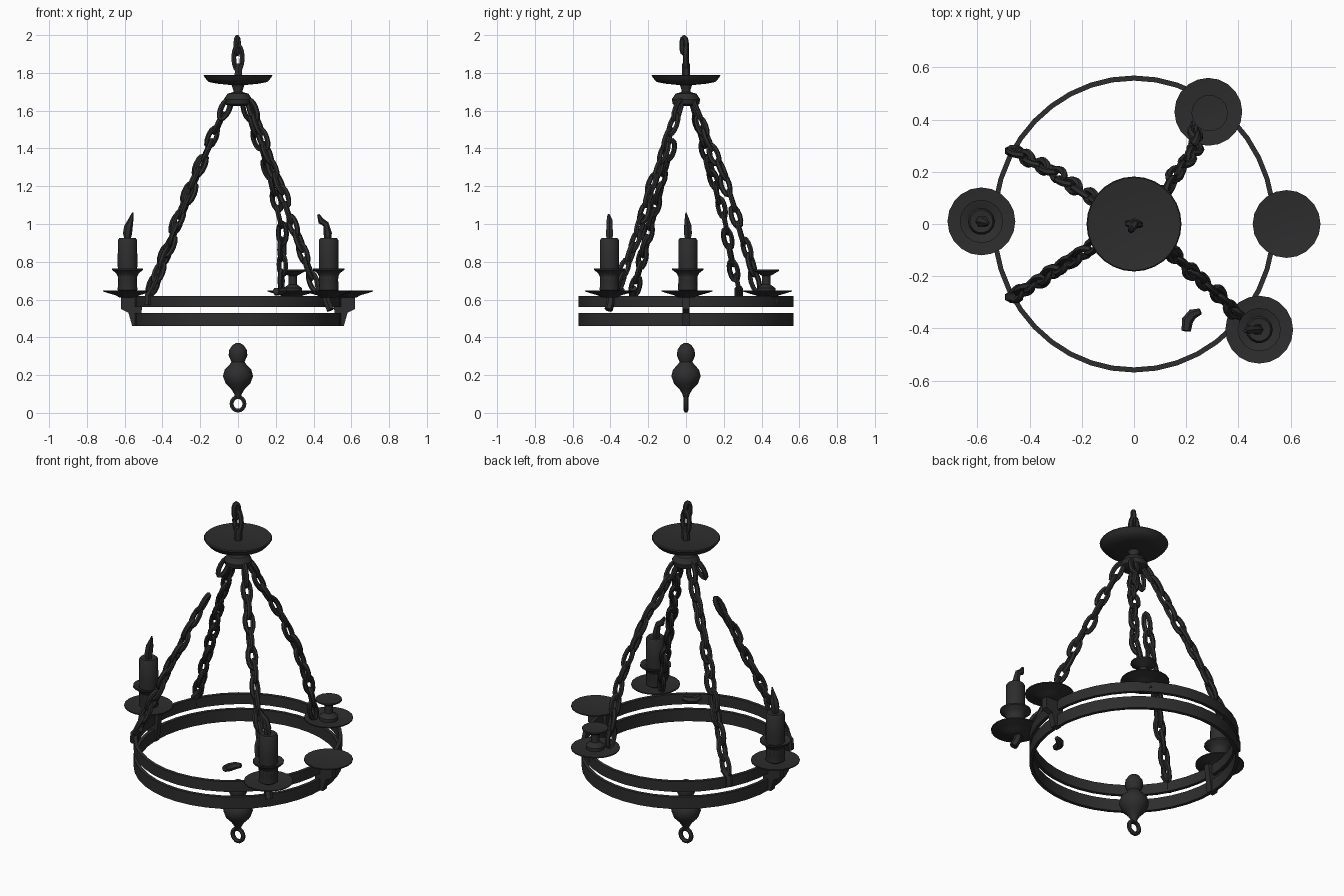
import bpy
import random
from math import sin, cos, pi
from mathutils import Vector

random.seed(4)
if "Cube" in bpy.data.objects:
    bpy.data.objects.remove(bpy.data.objects["Cube"], do_unlink=True)

iron = bpy.data.materials.new("dark iron")
iron.use_nodes = True
iron.diffuse_color = (0.026, 0.026, 0.026, 1)
iron.node_tree.nodes["Principled BSDF"].inputs["Base Color"].default_value = iron.diffuse_color


def add_object(name, mesh, location=(0, 0, 0)):
    obj = bpy.data.objects.new(name, mesh)
    bpy.context.collection.objects.link(obj)
    obj.location = location
    mesh.materials.clear()
    mesh.materials.append(iron)
    bpy.ops.object.select_all(action='DESELECT')
    obj.select_set(True)
    bpy.context.view_layer.objects.active = obj
    bpy.ops.object.shade_smooth_by_angle(angle=0.7)
    return obj


def lathe(name, profile, location=(0, 0, 0), sides=20, closed=False, scale=(1, 1)):
    """Spin (radius, height) points, listed bottom to top, around z."""
    verts, faces = [], []
    for r, z in profile:
        verts += [(r * scale[0] * cos(2 * pi * i / sides),
                   r * scale[1] * sin(2 * pi * i / sides), z) for i in range(sides)]
    n = len(profile)
    for k in range(n if closed else n - 1):
        a, b = k * sides, (k + 1) % n * sides
        for i in range(sides):
            j = (i + 1) % sides
            faces.append((a + i, a + j, b + j, b + i))
    if not closed:
        faces.append(tuple(reversed(range(sides))))
        faces.append(tuple(range((n - 1) * sides, n * sides)))
    mesh = bpy.data.meshes.new(name)
    mesh.from_pydata(verts, [], faces)
    return add_object(name, mesh, location)


def tubes(name, paths, thickness, cyclic=False, radii=None):
    """Sweep a round section along one or more paths."""
    curve = bpy.data.curves.new(name + "_path", 'CURVE')
    curve.dimensions = '3D'
    curve.bevel_depth = thickness
    curve.bevel_resolution = 1
    curve.use_fill_caps = True
    for path in paths:
        spline = curve.splines.new('POLY')
        spline.points.add(len(path) - 1)
        spline.use_cyclic_u = cyclic
        for i, co in enumerate(path):
            spline.points[i].co = (*co, 1)
            spline.points[i].radius = radii[i] if radii else 1
    temp = bpy.data.objects.new(name + "_path", curve)
    bpy.context.collection.objects.link(temp)
    bpy.context.view_layer.update()
    mesh = bpy.data.meshes.new_from_object(temp.evaluated_get(bpy.context.evaluated_depsgraph_get()))
    bpy.data.objects.remove(temp, do_unlink=True)
    return add_object(name, mesh)


def oval_link(centre, along, roll, length, width):
    """Points of one oval chain link."""
    along = along.normalized()
    side = along.cross(Vector((0.3, 1, 0.1))).normalized()
    side = side * cos(roll) + along.cross(side) * sin(roll)
    return [centre + along * cos(2 * pi * i / 12) * length / 2
            + side * sin(2 * pi * i / 12) * width / 2 for i in range(12)]


def chain(name, path, gap=()):
    """Alternating links spaced evenly along a bent path."""
    path = [Vector(p) for p in path]
    links, index = [], 0
    for a, b in zip(path, path[1:]):
        count = max(1, round((b - a).length / 0.082))
        for i in range(count):
            if index not in gap:
                roll = index % 2 * pi / 2 + random.uniform(-0.35, 0.35)
                wobble = Vector([random.uniform(-0.006, 0.006) for _ in range(3)])
                links.append(oval_link(a.lerp(b, (i + 0.5) / count) + wobble, b - a, roll, 0.115, 0.043))
            index += 1
    tubes(name, links, 0.0135, cyclic=True)


# Twin hoop bands
for name, low, high in (("lower_band", 0.46, 0.53), ("upper_band", 0.56, 0.62)):
    lathe(name, [(0.985, low), (1.02, low), (1.02, high), (0.985, high)],
          sides=40, closed=True, scale=(0.535, 0.558))

# Side brackets joining the bands
outline = [(0.5, 0.62), (0.62, 0.62), (0.62, 0.55), (0.58, 0.53), (0.56, 0.46), (0.52, 0.46)]
for name, side in (("left_bracket", 1), ("right_bracket", -1)):
    n = len(outline)
    verts = [(side * x, side * y, z) for y in (-0.018, 0.018) for x, z in outline]
    faces = [tuple(range(n)), tuple(reversed(range(n, 2 * n)))]
    faces += [(i, i + n, (i + 1) % n + n, (i + 1) % n) for i in range(n)]
    mesh = bpy.data.meshes.new(name)
    mesh.from_pydata(verts, [], faces)
    add_object(name, mesh)

# Drip plates around the hoop
plate = [(0.045, 0.612), (0.06, 0.622), (0.095, 0.632), (0.13, 0.643),
         (0.13, 0.649), (0.08, 0.643), (0.02, 0.64)]
spots = {"right": (-0.585, 0.01, 0), "left": (0.585, 0, 0),
         "front": (0.48, -0.405, 0), "back": (0.285, 0.43, 0)}
for name, spot in spots.items():
    lathe(name + "_plate", plate, spot)
tubes("front_plate_pin", [[(0.46, -0.4, 0.63), (0.475, -0.4, 0.58), (0.49, -0.41, 0.545)]], 0.022)
tubes("back_plate_pin", [[(0.28, 0.45, 0.63), (0.28, 0.47, 0.58)]], 0.02)

# Candle cups, including the empty one
cup = [(0.03, 0.635), (0.052, 0.65), (0.05, 0.72), (0.06, 0.74), (0.083, 0.757),
       (0.083, 0.765), (0.055, 0.757), (0.045, 0.752)]
for name in ("right", "front"):
    lathe(name + "_cup", cup, spots[name], sides=16)
lathe("back_cup", [(0.05, 0.635), (0.05, 0.66), (0.022, 0.68), (0.022, 0.725),
                   (0.07, 0.752), (0.07, 0.76), (0.02, 0.755)], (0.29, 0.425, 0), sides=14)

# Candles with bent flames
candle = [(0.05, 0.66), (0.052, 0.8), (0.051, 0.915), (0.044, 0.925), (0.01, 0.92)]
for name in ("right", "front"):
    lathe(name + "_candle", candle, spots[name], sides=14)
tubes("right_flame", [[(-0.585, 0.01, 0.91), (-0.585, 0.01, 0.95), (-0.58, 0.01, 0.985),
                       (-0.568, 0.005, 1.02), (-0.557, 0, 1.06)]], 0.024,
      radii=[0.6, 1, 0.95, 0.6, 0.15])
tubes("front_flame", [[(0.475, -0.405, 0.9), (0.475, -0.405, 0.95), (0.465, -0.405, 1),
                       (0.44, -0.405, 1.015), (0.425, -0.41, 1.05)]], 0.022,
      radii=[0.7, 1, 0.75, 0.8, 0.3])

# Four hanging chains
chain("right_front_chain", [(-0.05, -0.02, 1.65), (-0.24, -0.14, 1.2), (-0.46, -0.28, 0.64)], gap=(1, 2))
chain("right_back_chain", [(-0.05, 0.03, 1.65), (-0.25, 0.16, 1.2), (-0.46, 0.28, 0.64)])
chain("left_back_chain", [(0.045, 0.04, 1.64), (0.17, 0.2, 1.25), (0.23, 0.28, 1.0), (0.235, 0.38, 0.65)])
chain("left_front_chain", [(0.06, -0.03, 1.64), (0.23, -0.19, 1.18), (0.31, -0.26, 0.95), (0.41, -0.36, 0.66)])

# Hook plates where the chains meet the hoop
for name, y in (("right_front_lug", -0.28), ("right_back_lug", 0.28)):
    tubes(name, [[(-0.44, y, 0.66), (-0.475, y, 0.62), (-0.475, y, 0.57)]], 0.022)

# Loose broken piece beside the front candle
tubes("loose_piece", [[(0.2, -0.41, 0.645), (0.205, -0.37, 0.64), (0.225, -0.345, 0.645),
                       (0.255, -0.335, 0.65)]], 0.02, radii=[0.9, 1.1, 1, 0.6])

# Hub, canopy dish and stem
lathe("hub", [(0.05, 1.625), (0.07, 1.635), (0.075, 1.66), (0.055, 1.69), (0.02, 1.7)], sides=12)
lathe("canopy_stem", [(0.025, 1.69), (0.025, 1.71), (0.035, 1.74)], sides=10)
lathe("canopy", [(0.03, 1.735), (0.11, 1.743), (0.155, 1.752), (0.17, 1.768), (0.182, 1.785),
                 (0.178, 1.79), (0.1, 1.778), (0.02, 1.775)], sides=28)
tubes("top_rod", [[(0, 0, 1.77), (0.005, 0, 1.85)]], 0.022)
up = Vector((0, 0, 1))
tubes("top_links", [oval_link(Vector((0, 0, 1.88)), up, 0.2, 0.13, 0.045),
                    oval_link(Vector((-0.004, -0.01, 1.945)), up, 1.3, 0.085, 0.028)],
      0.014, cyclic=True)

# Hanging finial with its ring
lathe("finial", [(0.012, 0.075), (0.02, 0.1), (0.035, 0.125), (0.065, 0.155), (0.08, 0.195),
                 (0.07, 0.23), (0.045, 0.255), (0.035, 0.27), (0.05, 0.305), (0.046, 0.335),
                 (0.028, 0.36), (0.01, 0.37)], sides=14)
tubes("finial_ring", [[(0.034 * cos(pi * i / 8), 0, 0.048 + 0.036 * sin(pi * i / 8))
                       for i in range(16)]], 0.012, cyclic=True)
